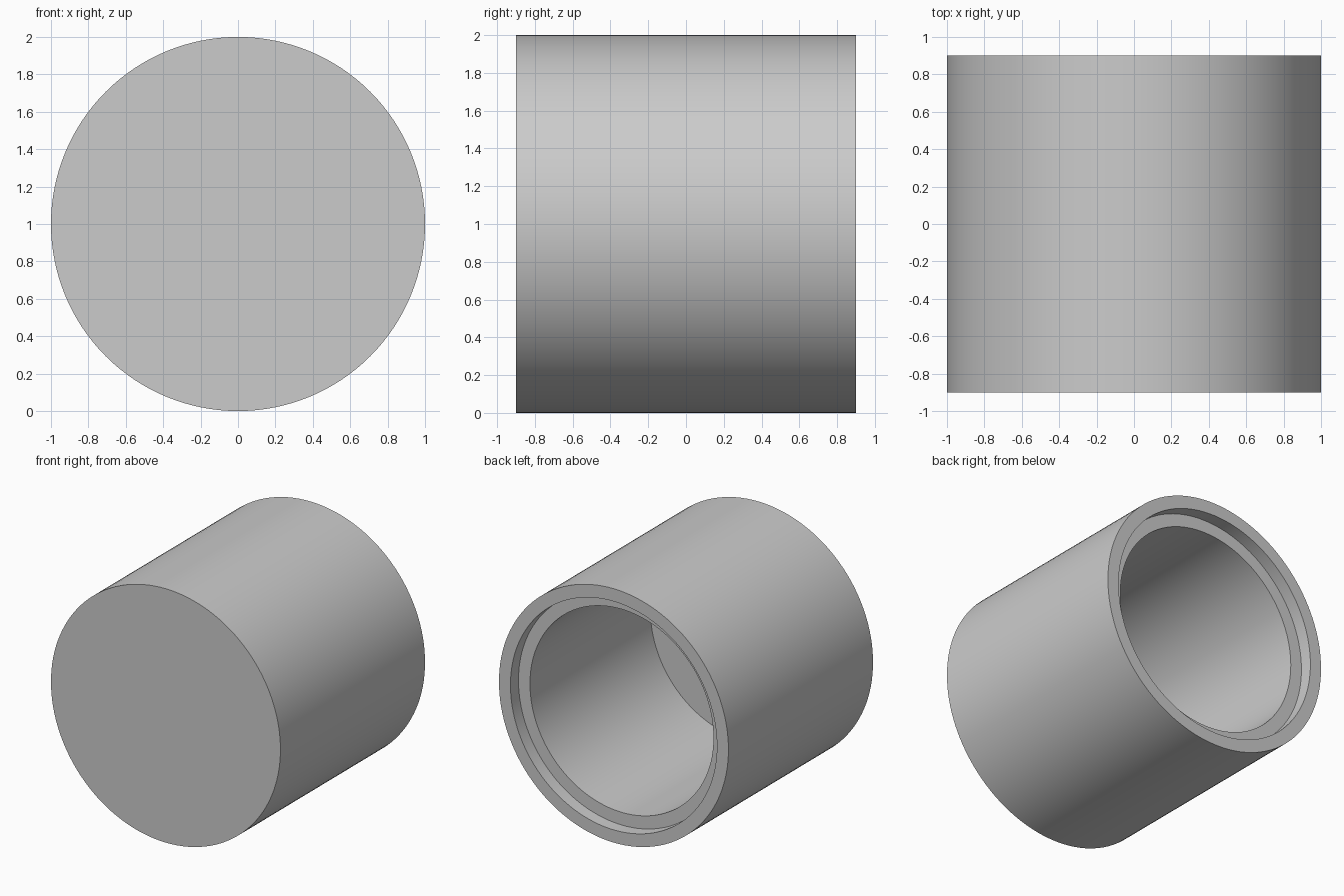
import bpy
import bmesh
import math
from mathutils import Matrix, Vector

SEGMENTS = 128

# Remove the default object
cube = bpy.data.objects.get("Cube")
if cube:
    bpy.data.objects.remove(cube, do_unlink=True)

# Single light grey colour
grey = bpy.data.materials.new("light_grey")
grey.use_nodes = True
colour = (0.6, 0.6, 0.6, 1.0)
grey.diffuse_color = colour
grey.node_tree.nodes["Principled BSDF"].inputs["Base Color"].default_value = colour

# Half section as (radius, y): closed front, wall, stepped rim, bore, inner floor
profile = [(0, -0.9), (1, -0.9), (1, 0.9), (0.9, 0.9),
           (0.9, 0.8), (0.8, 0.8), (0.8, -0.7), (0, -0.7)]

# Spin the section around the y axis through the middle of the cup
bm = bmesh.new()
verts = [bm.verts.new((r, y, 1)) for r, y in profile]
edges = [bm.edges.new(pair) for pair in zip(verts, verts[1:])]
bmesh.ops.spin(bm, geom=verts + edges, cent=(0, 0, 1), axis=(0, 1, 0),
               angle=math.tau, steps=SEGMENTS, use_duplicate=False)
bmesh.ops.remove_doubles(bm, verts=bm.verts, dist=0.0001)

# Merge the flat discs into single faces
hubs = [v for v in bm.verts if math.hypot(v.co.x, v.co.z - 1) < 0.001]
bmesh.ops.dissolve_verts(bm, verts=hubs)
bmesh.ops.recalc_face_normals(bm, faces=bm.faces)

mesh = bpy.data.meshes.new("hollow_cap")
bm.to_mesh(mesh)
bm.free()
mesh.materials.append(grey)
cap = bpy.data.objects.new("hollow_cap", mesh)
bpy.context.collection.objects.link(cap)

# Smooth round walls with crisp rims
bpy.ops.object.select_all(action="DESELECT")
cap.select_set(True)
bpy.context.view_layer.objects.active = cap
bpy.ops.object.shade_smooth_by_angle(angle=math.radians(30))
